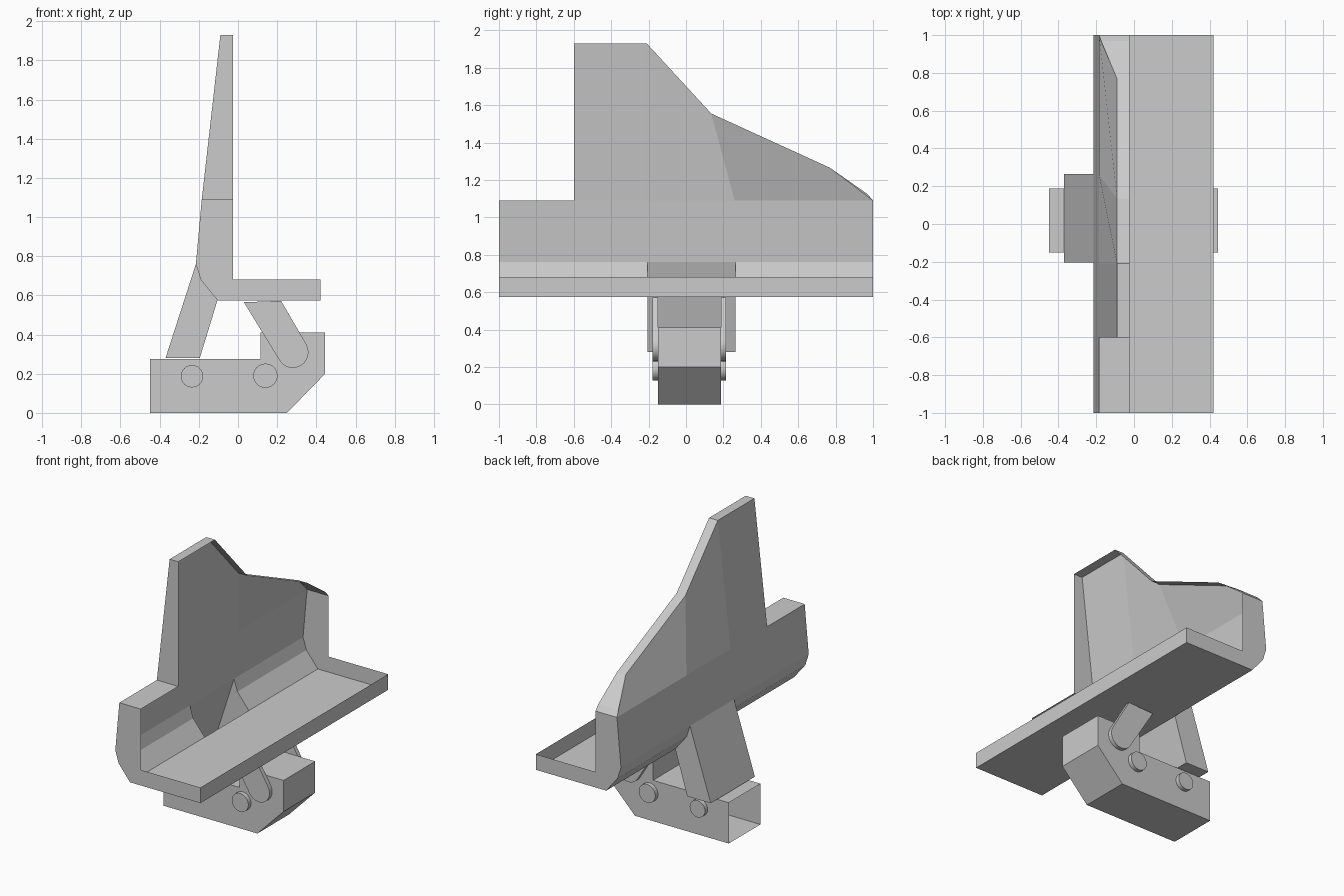
import bpy
from math import sin, cos, pi, radians

if "Cube" in bpy.data.objects:
    bpy.data.objects.remove(bpy.data.objects["Cube"])


def make(name, verts, faces, smooth=False):
    me = bpy.data.meshes.new(name)
    me.from_pydata(verts, [], faces)
    me.update()
    ob = bpy.data.objects.new(name, me)
    bpy.context.collection.objects.link(ob)
    if smooth:
        bpy.ops.object.select_all(action='DESELECT')
        ob.select_set(True)
        bpy.context.view_layer.objects.active = ob
        bpy.ops.object.shade_smooth_by_angle(angle=radians(30))
    return ob


def prism(name, prof, ys, keep=lambda i, s: True, smooth=False):
    """Counter-clockwise xz profile swept along y; keep(edge, segment) leaves openings."""
    n = len(prof)
    verts = [(x, y, z) for y in ys for x, z in prof]
    last = (len(ys) - 1) * n
    faces = [list(range(n)), [last + i for i in reversed(range(n))]]
    for s in range(len(ys) - 1):
        for i in range(n):
            if keep(i, s):
                a, b, j = s * n, (s + 1) * n, (i + 1) % n
                faces.append([a + i, b + i, b + j, a + j])
    return make(name, verts, faces, smooth)


def circle(cx, cz, r, n=24):
    return [(cx + r * cos(2 * pi * k / n), cz + r * sin(2 * pi * k / n)) for k in range(n)]


# Open-faced L-shaped shell: inner faces missing, slot where the leg joins
shell = [(-.025, 1.09), (-.185, 1.09), (-.215, .76), (-.19, .68),
         (-.105, .575), (.42, .575), (.42, .68), (-.025, .68)]


def shell_keep(i, s):
    if i == 0:
        return s == 0
    if i in (2, 3):
        return s != 2
    return i < 6


prism("seat_shell", shell, [-1, -.6, -.205, .265, 1], shell_keep)

# Tall hollow back fin: sloping outer face, thin rim, open inner side
outer = [(-.09, -.6, 1.93), (-.09, -.21, 1.93), (-.09, .135, 1.555),
         (-.09, .77, 1.265), (-.175, .97, 1.125), (-.185, 1, 1.09)]
inner = [(-.025, y, z) for x, y, z in outer]
base = [(-.185, y, 1.09) for y in (-.6, -.21, .26)] + [(-.025, -.6, 1.09)]
fin_faces = [[i, 6 + i, 7 + i, i + 1] for i in range(5)]
fin_faces += [[0, 1, 13, 12], [1, 2, 14, 13], [2, 3, 5, 14], [3, 4, 5],
              [0, 12, 15, 6]]
make("back_fin", outer + inner + base, fin_faces)

# Hollow slanted leg, open into the shell
prism("rear_leg", [(-.105, .575), (-.19, .68), (-.215, .76), (-.37, .28), (-.195, .28)],
      [-.205, .265], lambda i, s: i > 1)

# Foot block, open at its left end
prism("foot_block", [(-.45, .275), (-.45, 0), (.25, 0), (.445, .2), (.445, .41),
                     (.115, .41), (.115, .275)],
      [-.15, .187], lambda i, s: i != 0)

# Round-ended struts and pivot pins on both sides of the foot
arc = [(.28 + .08 * cos(radians(a)), .31 + .08 * sin(radians(a)))
       for a in range(-150, 31, 15)]
strut = [(.22, .572), (.03, .565)] + arc
for side, y0, y1 in (("front", -.178, -.15), ("back", .187, .215)):
    prism(side + "_strut", strut, [y0, y1], smooth=True)
    prism(side + "_left_pin", circle(-.235, .187, .057), [y0, y1], smooth=True)
    prism(side + "_right_pin", circle(.14, .19, .062), [y0, y1], smooth=True)

# Small screw inside the foot
prism("small_screw", circle(-.05, .22, .025, 12), [-.14, -.11], smooth=True)
